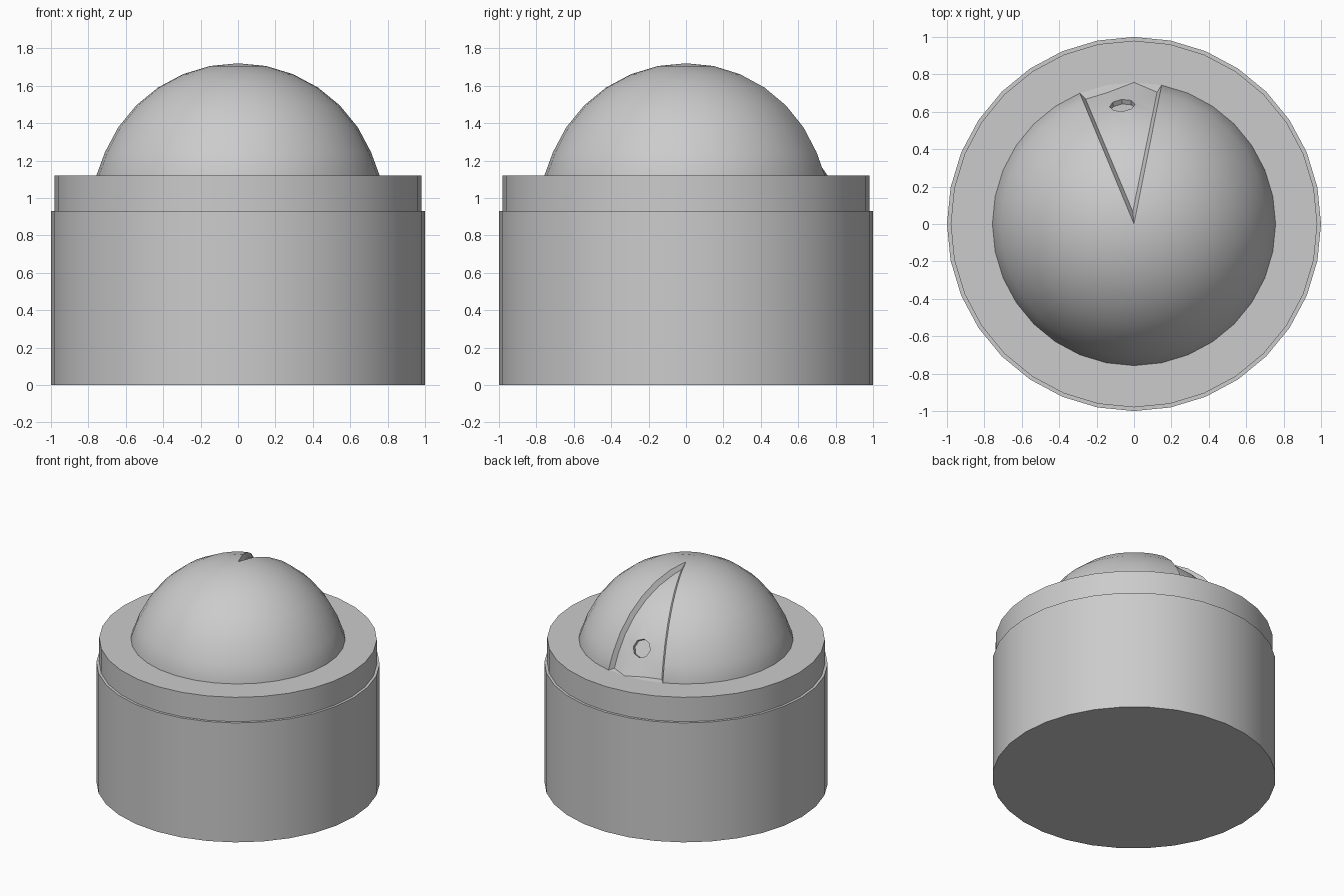
import bpy, bmesh, math
from mathutils import Vector

cube = bpy.data.objects.get("Cube")
if cube:
    bpy.data.objects.remove(cube, do_unlink=True)

SEGMENTS = 32
STEP = 2 * math.pi / SEGMENTS
COLLAR_TOP = 1.12
BALL_R, BALL_Z = 0.77, 0.95

grey = bpy.data.materials.new("light_grey")
grey.use_nodes = True
colour = (0.6, 0.6, 0.6, 1)
grey.diffuse_color = colour
grey.node_tree.nodes["Principled BSDF"].inputs["Base Color"].default_value = colour


def smooth(obj, degrees=30):
    bpy.ops.object.select_all(action="DESELECT")
    obj.select_set(True)
    bpy.context.view_layer.objects.active = obj
    bpy.ops.object.shade_smooth_by_angle(angle=math.radians(degrees))


def cylinder(name, radius, bottom, top):
    bpy.ops.mesh.primitive_cylinder_add(
        vertices=SEGMENTS, radius=radius, depth=top - bottom,
        location=(0, 0, (bottom + top) / 2))
    obj = bpy.context.object
    obj.name = name
    obj.data.materials.append(grey)
    smooth(obj)
    return obj


# Stepped round body
cylinder("lower_body", 1.0, 0, 0.93)
cylinder("upper_collar", 0.98, 0.93, COLLAR_TOP)

# Dome: rings from the pole to the rim, then a skirt sunk into the collar
profile = [(BALL_R * math.sin(i * STEP), BALL_Z + BALL_R * math.cos(i * STEP))
           for i in range(1, 7)]
profile += [(0.757, COLLAR_TOP), (0.757, COLLAR_TOP - 0.12)]
bm = bmesh.new()
pole = bm.verts.new((0, 0, BALL_Z + BALL_R))
rings = [[bm.verts.new((r * math.sin(k * STEP), r * math.cos(k * STEP), z))
          for k in range(SEGMENTS)] for r, z in profile]
wedge = []
for k in range(SEGMENTS):
    n = (k + 1) % SEGMENTS
    column = [bm.faces.new((pole, rings[0][k], rings[0][n]))]
    for upper, lower in zip(rings, rings[1:]):
        column.append(bm.faces.new((upper[k], lower[k], lower[n], upper[n])))
    # Three back columns form the sunken wedge
    if k in (SEGMENTS - 2, SEGMENTS - 1, 0):
        wedge += column[:-1]
bm.faces.new(rings[-1])
bmesh.ops.recalc_face_normals(bm, faces=bm.faces[:])

# Sink the wedge, keeping its lower edge on the rim
bmesh.ops.inset_region(bm, faces=wedge, thickness=0.02, depth=-0.035,
                       use_even_offset=True, use_boundary=True)
floor_verts = {v for f in wedge for v in f.verts}
rim = [rings[-2][k] for k in (-2, -1, 0, 1)]
for v in sorted(floor_verts, key=lambda v: v.co.z)[:4]:
    v.co = min(rim, key=lambda r: (r.co - v.co).length).co
bmesh.ops.remove_doubles(bm, verts=bm.verts[:], dist=0.0005)
bmesh.ops.recalc_face_normals(bm, faces=bm.faces[:])
mesh = bpy.data.meshes.new("dome")
bm.to_mesh(mesh)
bm.free()
dome = bpy.data.objects.new("dome", mesh)
bpy.context.collection.objects.link(dome)
mesh.materials.append(grey)

# Shallow eight-sided socket in the wedge
turn, lift = -STEP / 2, math.radians(29)
axis = Vector((math.sin(turn) * math.cos(lift),
               math.cos(turn) * math.cos(lift), math.sin(lift)))
bpy.ops.mesh.primitive_cylinder_add(
    vertices=8, radius=0.068, depth=0.12,
    location=Vector((0, 0, BALL_Z)) + axis * 0.76,
    rotation=axis.to_track_quat("Z", "Y").to_euler())
cutter = bpy.context.object
cutter.name = "socket_cutter"
cutter.data.materials.append(grey)
cutter.hide_render = True
cutter.hide_viewport = True
cut = dome.modifiers.new("socket", "BOOLEAN")
cut.operation = "DIFFERENCE"
cut.solver = "EXACT"
cut.object = cutter

# Bake the cut so the helper can go
bpy.context.view_layer.update()
baked = bpy.data.meshes.new_from_object(
    dome.evaluated_get(bpy.context.evaluated_depsgraph_get()))
dome.modifiers.clear()
dome.data = baked
bpy.data.objects.remove(cutter, do_unlink=True)
smooth(dome)
